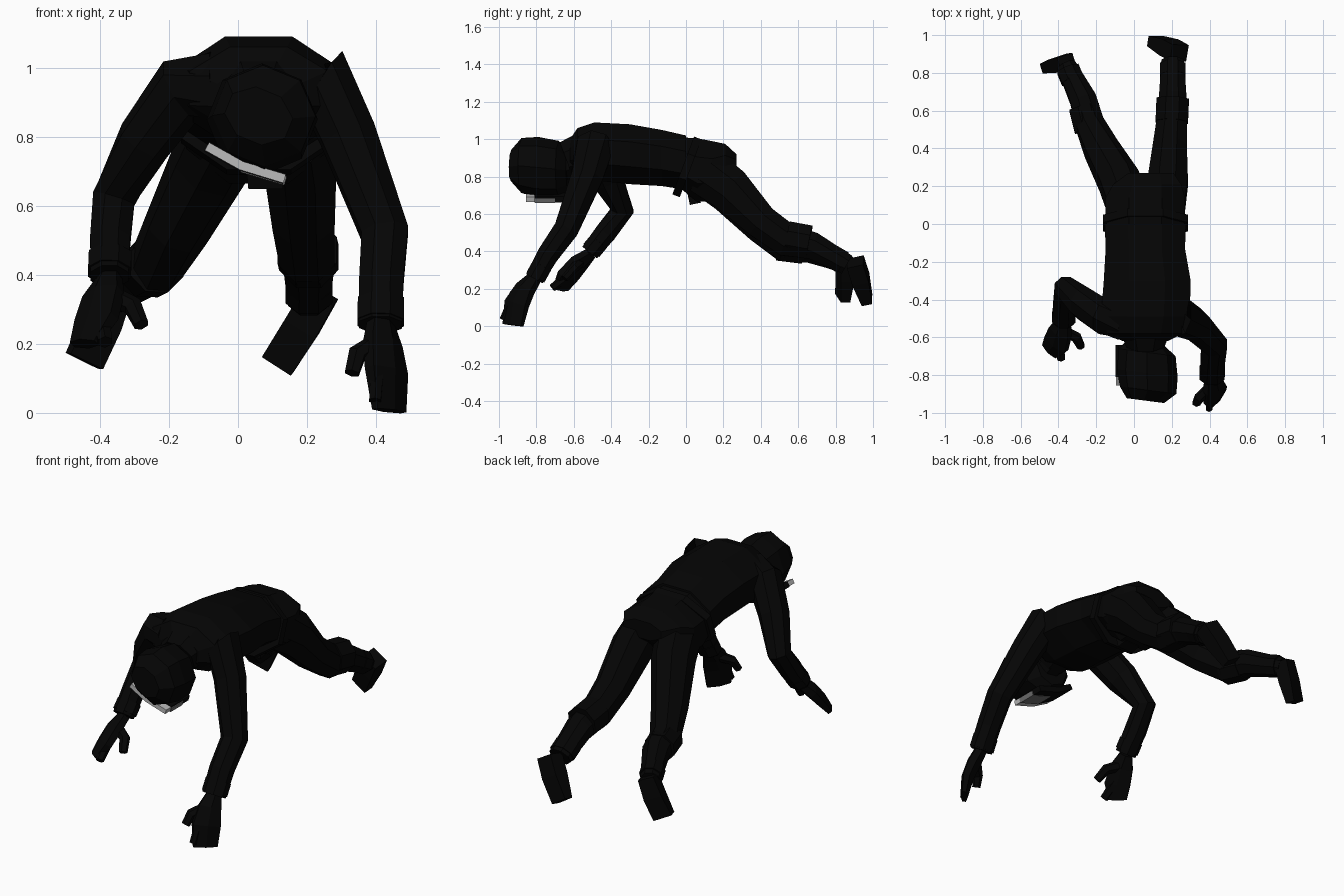
import bpy
import bmesh
import math
from mathutils import Vector

default_cube = bpy.data.objects.get("Cube")
if default_cube:
    bpy.data.objects.remove(default_cube, do_unlink=True)


def make_material(name, value):
    material = bpy.data.materials.new(name)
    material.use_nodes = True
    colour = (value, value, value, 1)
    material.diffuse_color = colour
    shader = material.node_tree.nodes["Principled BSDF"]
    shader.inputs["Base Color"].default_value = colour
    shader.inputs["Roughness"].default_value = .9
    return material


BLACK = make_material("black cloth", .0014)
PALE = make_material("pale visor", .5)
GREY = make_material("grey face", .16)

SIDE = Vector((1, 0, 0))
LENGTH = Vector((0, 1, 0))


def loft(name, rings, width_axis=SIDE, sides=8, axis=None, material=BLACK):
    """Flat-faced tube through rings of (x, y, z, half width, half depth)."""
    mesh = bpy.data.meshes.new(name)
    bm = bmesh.new()
    centres = [Vector(ring[:3]) for ring in rings]
    width_axis = Vector(width_axis).normalized()
    grow = 1 / math.cos(math.pi / sides)
    loops = []
    for i, ring in enumerate(rings):
        before = centres[max(i - 1, 0)]
        after = centres[min(i + 1, len(rings) - 1)]
        if axis:
            along = Vector(axis)
        elif 0 < i < len(rings) - 1:
            along = (centres[i] - before).normalized() + (after - centres[i]).normalized()
        else:
            along = after - before
        along.normalize()
        across = (width_axis - along * width_axis.dot(along)).normalized()
        deep = along.cross(across)
        loop = []
        for k in range(sides):
            angle = (k + .5) * math.tau / sides
            offset = across * math.cos(angle) * ring[3] + deep * math.sin(angle) * ring[4]
            loop.append(bm.verts.new(centres[i] + offset * grow))
        loops.append(loop)
    for first, second in zip(loops, loops[1:]):
        for k in range(sides):
            j = (k + 1) % sides
            bm.faces.new((first[k], first[j], second[j], second[k]))
    bm.faces.new(loops[0])
    bm.faces.new(loops[-1])
    bmesh.ops.recalc_face_normals(bm, faces=bm.faces)
    bm.to_mesh(mesh)
    bm.free()
    mesh.materials.append(material)
    obj = bpy.data.objects.new(name, mesh)
    bpy.context.collection.objects.link(obj)


def band(name, start, end, width, depth):
    """Short sleeve of constant section, for cuffs, pads and belts."""
    loft(name, [(*start, width, depth), (*end, width, depth)])


# Jacket and hips, lofted along the spine
loft("jacket", [
    (.06, -.62, .92, .12, .08),
    (.06, -.58, .94, .2, .12),
    (.06, -.49, .935, .235, .155),
    (.07, -.3, .92, .23, .16),
    (.06, -.13, .9, .21, .15),
    (.06, 0, .875, .215, .145),
], axis=LENGTH)
loft("hips", [
    (.06, -.02, .87, .205, .14),
    (.06, .06, .835, .21, .17),
    (.06, .14, .83, .21, .16),
    (.07, .21, .87, .18, .105),
    (.09, .27, .87, .12, .05),
], axis=LENGTH)
band("belt", (.06, -.015, .86), (.06, .025, .845), .225, .165)
loft("front_pouch", [(.08, .03, .75, .06, .03), (.08, .05, .655, .05, .03)], sides=4)
loft("collar", [(.06, -.56, .92, .13, .11), (.06, -.64, .89, .1, .1)])

# Helmet, rolled to its right and turned slightly
ROLL = math.radians(22)
head_width = (math.cos(ROLL), 0, -math.sin(ROLL))
loft("helmet", [
    (.06, -.63, .83, .09, .1),
    (.07, -.68, .84, .14, .14),
    (.07, -.79, .85, .15, .15),
    (.075, -.88, .86, .14, .135),
    (.06, -.935, .86, .095, .075),
], head_width, axis=(.13, 1, 0))
loft("neck", [(.06, -.55, .9, .08, .08), (.06, -.66, .86, .08, .08)])


def face_strip(name, points, y_front, y_back, thick, material):
    """Bent slab across the face, following (x, z) points."""
    middle, half = (y_front + y_back) / 2, (y_back - y_front) / 2
    rings = [(x, middle, z, half, thick) for x, z in points]
    loft(name, rings, LENGTH, 4, material=material)


FACE_BEND = [(-.09, .772), (.01, .716), (.135, .678)]
face_strip("visor_edge", FACE_BEND, -.855, -.81, .013, PALE)
face_strip("chin_guard", FACE_BEND, -.81, -.64, .016, BLACK)
face_strip("face_patch", [(.01, .71), (.138, .672)], -.808, -.7, .013, GREY)

# Arms: the left one reaches forward, the right one bends back
loft("left_arm", [
    (.17, -.49, .95, .1, .11),
    (.25, -.49, .955, .1, .1),
    (.32, -.53, .8, .08, .085),
    (.425, -.64, .52, .068, .066),
    (.415, -.74, .38, .064, .058),
    (.413, -.81, .255, .062, .05),
])
band("left_cuff", (.414, -.77, .325), (.413, -.805, .262), .067, .055)
loft("right_arm", [
    (-.06, -.51, .95, .1, .1),
    (-.165, -.49, .935, .09, .09),
    (-.27, -.42, .79, .075, .085),
    (-.36, -.34, .62, .062, .06),
    (-.37, -.43, .5, .058, .058),
    (-.372, -.515, .395, .055, .05),
])
band("right_cuff", (-.37, -.465, .455), (-.372, -.505, .407), .062, .055)

# Gloves: a palm with a block of fingers, a spare finger and a thumb
LEFT_PALM = (.63, .77, 0)
RIGHT_PALM = (.67, -.74, 0)
loft("left_palm", [
    (.413, -.8, .27, .035, .03),
    (.42, -.86, .2, .06, .035),
    (.43, -.905, .12, .075, .03),
    (.438, -.925, .006, .065, .018),
], LEFT_PALM, 6)
loft("left_finger", [(.405, -.92, .16, .02, .02), (.397, -.978, .035, .017, .017)], sides=6)
loft("left_thumb", [
    (.4, -.87, .2, .028, .025),
    (.345, -.92, .17, .025, .022),
    (.33, -.95, .115, .02, .018),
], sides=6)
loft("right_palm", [
    (-.372, -.51, .39, .035, .03),
    (-.39, -.57, .34, .062, .035),
    (-.41, -.63, .27, .07, .032),
    (-.445, -.67, .2, .05, .02),
], RIGHT_PALM, 6)
loft("right_finger", [(-.4, -.62, .28, .028, .025), (-.385, -.715, .205, .02, .018)], sides=6)
loft("right_thumb", [
    (-.37, -.57, .34, .028, .025),
    (-.305, -.6, .31, .026, .022),
    (-.28, -.65, .255, .02, .018),
], sides=6)

# Trouser legs
loft("left_leg", [
    (.17, .1, .83, .1, .13),
    (.18, .23, .735, .105, .12),
    (.19, .4, .56, .09, .092),
    (.2, .54, .46, .08, .088),
    (.205, .68, .43, .072, .072),
    (.205, .86, .33, .06, .055),
])
loft("right_leg", [
    (-.03, .1, .83, .11, .13),
    (-.08, .23, .725, .107, .12),
    (-.175, .4, .54, .09, .094),
    (-.235, .53, .43, .075, .085),
    (-.27, .66, .41, .07, .07),
    (-.36, .84, .34, .05, .05),
])
band("left_knee_pad", (.2, .54, .472), (.205, .66, .45), .086, .09)
band("right_knee_pad", (-.235, .5, .43), (-.265, .62, .415), .08, .08)
band("left_boot_top", (.205, .78, .375), (.205, .84, .34), .068, .062)
band("right_boot_top", (-.325, .76, .37), (-.35, .82, .35), .06, .058)

# Boots: heel to toe
loft("left_boot", [
    (.24, .905, .345, .05, .045),
    (.185, .935, .25, .052, .045),
    (.115, .968, .14, .05, .028),
], (.8, 0, -.6), 4)
loft("right_boot", [
    (-.355, .855, .365, .045, .04),
    (-.395, .85, .26, .052, .038),
    (-.445, .838, .15, .054, .026),
], (.9, .3, -.4), 4)
